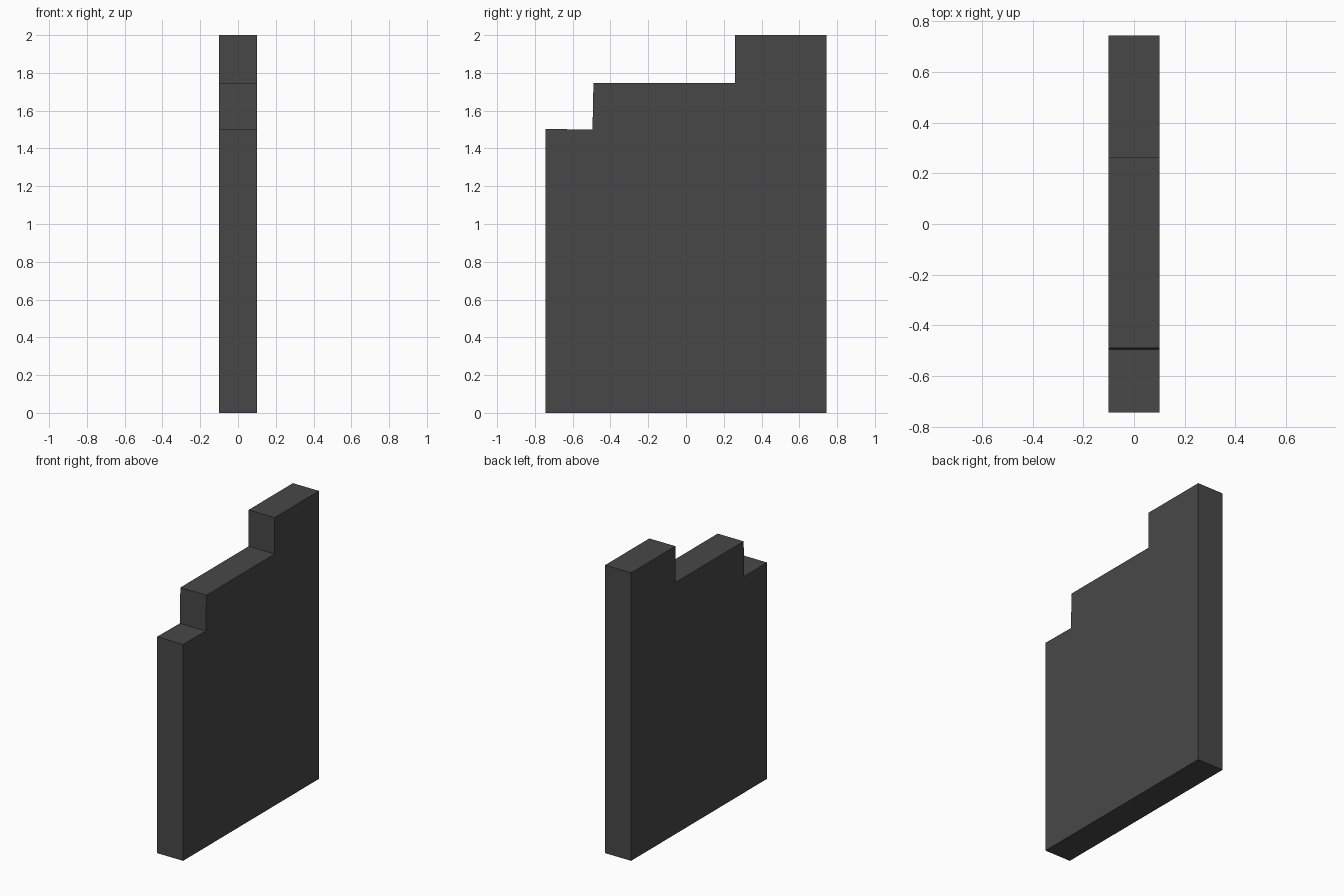
import bpy, bmesh

if "Cube" in bpy.data.objects:
    bpy.data.objects.remove(bpy.data.objects["Cube"])

HALF_WIDTH = 0.1

# Dark grey finish
grey = bpy.data.materials.new("dark grey")
grey.diffuse_color = (0.064, 0.064, 0.064, 1.0)
grey.use_nodes = True
grey.node_tree.nodes["Principled BSDF"].inputs["Base Color"].default_value = grey.diffuse_color

# Stepped side profile (y, z)
profile = [
    (-0.745, 0.0), (0.745, 0.0), (0.745, 2.0), (0.26, 2.0),
    (0.26, 1.747), (-0.49, 1.747), (-0.495, 1.5), (-0.745, 1.503),
]

# Slab: the profile extruded across x
bm = bmesh.new()
side = bm.faces.new([bm.verts.new((-HALF_WIDTH, y, z)) for y, z in profile])
extruded = bmesh.ops.extrude_face_region(bm, geom=[side], use_keep_orig=True)
moved = [v for v in extruded["geom"] if isinstance(v, bmesh.types.BMVert)]
bmesh.ops.translate(bm, verts=moved, vec=(2 * HALF_WIDTH, 0, 0))
bmesh.ops.recalc_face_normals(bm, faces=bm.faces)

mesh = bpy.data.meshes.new("stepped_wall")
bm.to_mesh(mesh)
bm.free()
mesh.materials.append(grey)
wall = bpy.data.objects.new("stepped_wall", mesh)
bpy.context.collection.objects.link(wall)
